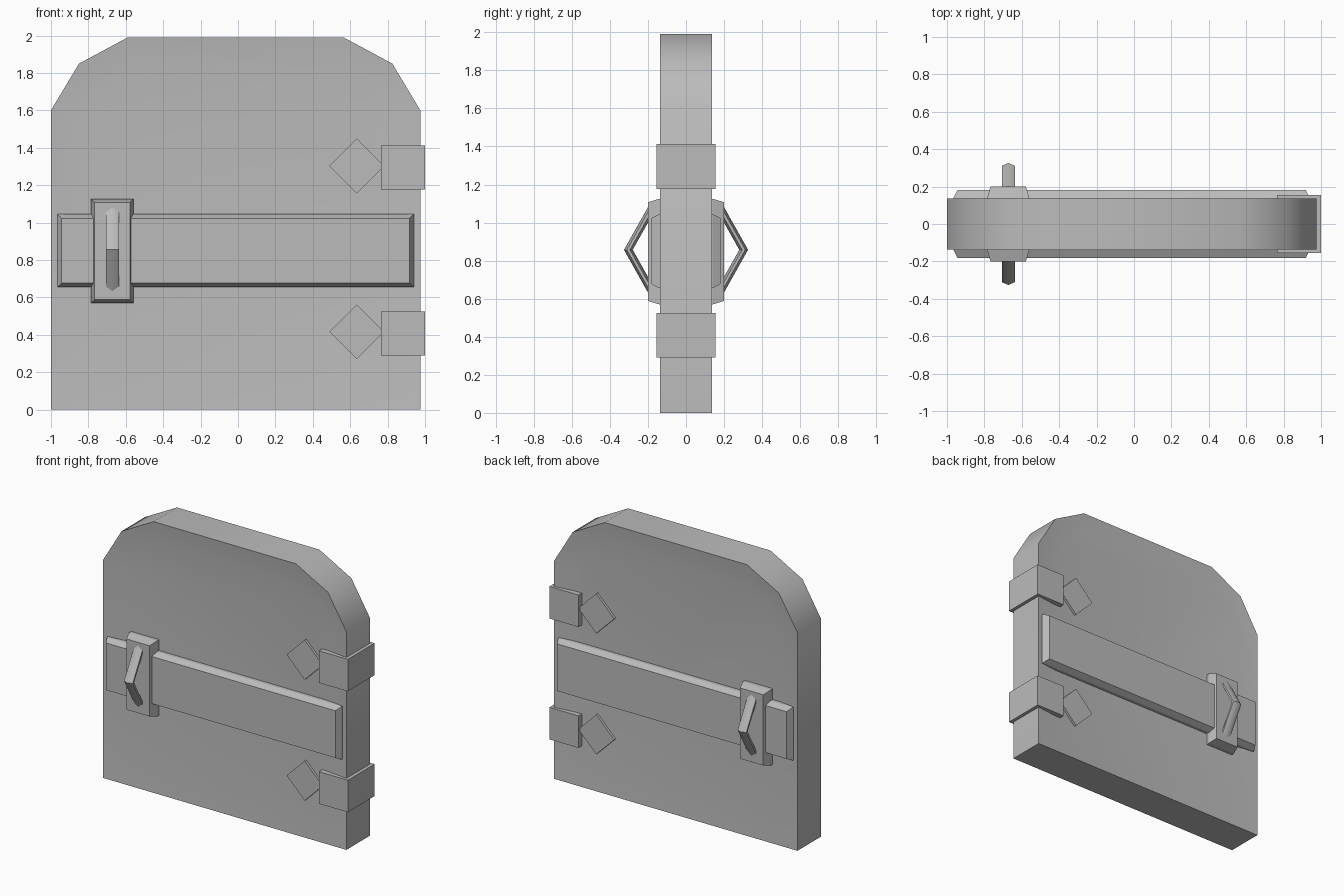
import bpy, bmesh, math
from mathutils import Matrix

cube = bpy.data.objects.get("Cube")
if cube:
    bpy.data.objects.remove(cube, do_unlink=True)

GREY = (0.5, 0.5, 0.5, 1)
metal = bpy.data.materials.new("grey metal")
metal.use_nodes = True
metal.diffuse_color = GREY
metal.node_tree.nodes["Principled BSDF"].inputs["Base Color"].default_value = GREY


def finish(bm, name, angle=None):
    bmesh.ops.recalc_face_normals(bm, faces=bm.faces)
    mesh = bpy.data.meshes.new(name)
    bm.to_mesh(mesh)
    bm.free()
    mesh.materials.append(metal)
    obj = bpy.data.objects.new(name, mesh)
    bpy.context.collection.objects.link(obj)
    if angle:
        bpy.ops.object.select_all(action='DESELECT')
        obj.select_set(True)
        bpy.context.view_layer.objects.active = obj
        bpy.ops.object.shade_smooth_by_angle(angle=math.radians(angle))
    return obj


def loft(name, rings, angle=None):
    """Skin a list of equal closed rings and cap both ends."""
    bm = bmesh.new()
    loops = [[bm.verts.new(p) for p in ring] for ring in rings]
    n = len(loops[0])
    for a, b in zip(loops, loops[1:]):
        for i in range(n):
            j = (i + 1) % n
            bm.faces.new((a[i], a[j], b[j], b[i]))
    bm.faces.new(loops[0])
    bm.faces.new(loops[-1])
    return finish(bm, name, angle)


def rect(x0, x1, z0, z1, y, inset=0):
    x0, x1, z0, z1 = x0 + inset, x1 - inset, z0 + inset, z1 - inset
    return [(x0, y, z0), (x1, y, z0), (x1, y, z1), (x0, y, z1)]


def chamfered_block(name, bounds, base, face, inset):
    """Block through the door, tapering towards its front and back faces."""
    loft(name, [rect(*bounds, -face, inset), rect(*bounds, -base),
                rect(*bounds, base), rect(*bounds, face, inset)])


# Door slab with clipped top corners and a shallow panel on both sides
HALF = 0.136
outline = [(-1, 0), (0.975, 0), (0.975, 1.6), (0.825, 1.85), (0.565, 1.99),
           (-0.59, 1.99), (-0.85, 1.85), (-1, 1.6)]
bm = bmesh.new()
front, back = [[bm.verts.new((x, y, z)) for x, z in outline] for y in (-HALF, HALF)]
for i in range(len(outline)):
    j = (i + 1) % len(outline)
    bm.faces.new((front[i], front[j], back[j], back[i]))
panels = [bm.faces.new(front), bm.faces.new(back)]
bmesh.ops.recalc_face_normals(bm, faces=bm.faces)
for panel in panels:
    bmesh.ops.inset_region(bm, faces=[panel], thickness=0.165, depth=-0.02,
                           use_even_offset=True)
finish(bm, "door_slab", 35)

# Cross bar and lock plate
chamfered_block("cross_bar", (-0.965, 0.94, 0.655, 1.045), 0.14, 0.182, 0.022)
chamfered_block("lock_plate", (-0.785, -0.56, 0.57, 1.125), 0.14, 0.2, 0.018)

# Bent handles, one on each side
section = [(0, 0.023), (0.035, 0.008), (0.035, -0.008),
           (0, -0.023), (-0.035, -0.008), (-0.035, 0.008)]
for side, label in ((-1, "front"), (1, "back")):
    rings = [[(-0.672 + x, side * (y + d), z) for x, d in section]
             for y, z in ((0.168, 0.617), (0.303, 0.857), (0.168, 1.097))]
    loft(label + "_handle", rings, 50)

# Hinges with diamond plates
for label, z0, z1 in (("lower", 0.29, 0.525), ("upper", 1.177, 1.412)):
    box = (0.765, 1, z0, z1)
    loft(label + "_hinge", [rect(*box, -0.155), rect(*box, 0.155)])
    cx, cz, r = 0.635, (z0 + z1) / 2 + 0.008, 0.146
    loft(label + "_hinge_diamond",
         [[(cx - r, y, cz), (cx, y, cz - r), (cx + r, y, cz), (cx, y, cz + r)]
          for y in (-0.134, 0.134)])
